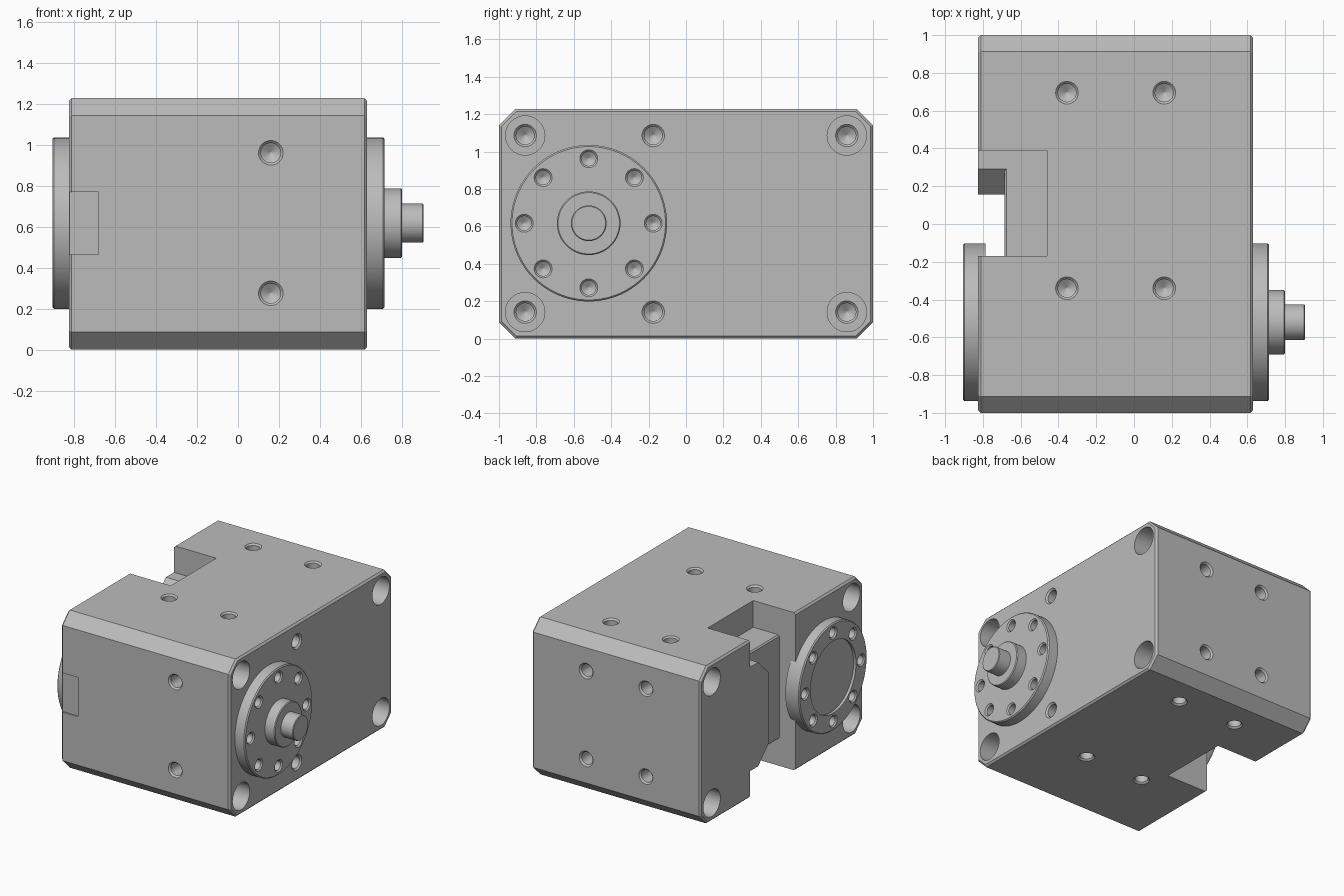
import bpy, bmesh, math
from mathutils import Vector

if "Cube" in bpy.data.objects:
    bpy.data.objects.remove(bpy.data.objects["Cube"], do_unlink=True)

grey = bpy.data.materials.new("plain_grey")
grey.use_nodes = True
COLOUR = (0.5, 0.5, 0.5, 1)
grey.diffuse_color = COLOUR
grey.node_tree.nodes["Principled BSDF"].inputs["Base Color"].default_value = COLOUR

AXIS_Y, AXIS_Z = -0.52, 0.617      # output shaft line
X0, X1, TOP = -0.825, 0.63, 1.228  # housing limits


def finish(bm, name):
    bmesh.ops.recalc_face_normals(bm, faces=bm.faces[:])
    mesh = bpy.data.meshes.new(name)
    bm.to_mesh(mesh)
    bm.free()
    mesh.materials.append(grey)
    ob = bpy.data.objects.new(name, mesh)
    bpy.context.collection.objects.link(ob)
    return ob


def add_box(bm, lo, hi):
    verts = bmesh.ops.create_cube(bm, size=1)["verts"]
    for v in verts:
        v.co = Vector([a + (c + 0.5) * (b - a) for a, b, c in zip(lo, hi, v.co)])


def add_lathe(bm, profile, origin, direction, sides=48):
    """Revolve (radius, distance) points; the ends are closed by caps."""
    d = Vector(direction).normalized()
    u = d.orthogonal().normalized()
    w = d.cross(u)
    rings = []
    for r, t in profile:
        c = Vector(origin) + d * t
        angles = [2 * math.pi * i / sides for i in range(sides)]
        rings.append([bm.verts.new(c + (u * math.cos(a) + w * math.sin(a)) * r)
                      for a in angles])
    for a, b in zip(rings, rings[1:]):
        for i in range(sides):
            j = (i + 1) % sides
            bm.faces.new((a[i], a[j], b[j], b[i]))
    bm.faces.new(rings[0])
    bm.faces.new(rings[-1])


def add_hole(bm, origin, inward, r=0.048, rim=0.06, depth=0.14):
    """Drilled hole with a countersunk rim and a drill-point bottom."""
    k = rim - r
    add_lathe(bm, [(rim + k, -k), (rim, 0), (r, k), (r, depth), (0.004, depth + r * 0.6)],
              origin, inward, 32)


def cut(ob, bm, name):
    cutter = finish(bm, name)
    cutter.hide_render = True
    mod = ob.modifiers.new("cut", "BOOLEAN")
    mod.operation, mod.solver, mod.object = "DIFFERENCE", "EXACT", cutter
    bpy.context.view_layer.objects.active = ob
    bpy.ops.object.modifier_apply(modifier=mod.name)
    bpy.data.objects.remove(cutter, do_unlink=True)


def smooth(ob):
    bpy.ops.object.select_all(action="DESELECT")
    ob.select_set(True)
    bpy.context.view_layer.objects.active = ob
    bpy.ops.object.shade_smooth_by_angle(angle=math.radians(30))


# Housing: long edges chamfered, then a fine chamfer round both ends
bm = bmesh.new()
add_box(bm, (X0, -1, 0), (X1, 1, TOP))
along = [e for e in bm.edges if abs(e.verts[0].co.x - e.verts[1].co.x) > 1]
bmesh.ops.bevel(bm, geom=along, offset=0.087, segments=1, affect="EDGES")
ends = [e for e in bm.edges if abs(e.verts[0].co.x - e.verts[1].co.x) < 0.01]
bmesh.ops.bevel(bm, geom=ends, offset=0.014, segments=1, affect="EDGES")
housing = finish(bm, "housing")

# Cable notch through the left end, and shallow panel on the front
bm = bmesh.new()
add_box(bm, (X0 - 0.2, -0.17, -0.2), (-0.46, 0.39, TOP + 0.2))
cut(housing, bm, "notch_cutter")
bm = bmesh.new()
add_box(bm, (X0 - 0.1, -1.1, 0.465), (-0.68, -0.99, 0.77))
cut(housing, bm, "panel_cutter")

# Mounting holes on every side of the housing
bm = bmesh.new()
columns, rows = (-0.355, 0.16), (0.275, 0.96)
for x in columns:
    for y in (-0.34, 0.695):
        add_hole(bm, (x, y, TOP), (0, 0, -1))
        add_hole(bm, (x, y, 0), (0, 0, 1))
    for z in rows:
        add_hole(bm, (x, 1, z), (0, -1, 0))
for z in rows:
    add_hole(bm, (0.16, -1, z), (0, 1, 0))
for z in (0.142, TOP - 0.142):
    add_hole(bm, (X1, -0.175, z), (-1, 0, 0))
    for y in (-0.86, 0.86):
        for x, way in ((X0, 1), (X1, -1)):
            add_lathe(bm, [(0.105, -0.05), (0.105, 0.2), (0.06, 0.2), (0.048, 0.212),
                           (0.048, 0.34), (0.004, 0.37)], (x, y, z), (way, 0, 0), 40)
cut(housing, bm, "hole_cutter")
smooth(housing)

# Connector block in the notch with a chamfered tab beside it
bm = bmesh.new()
add_box(bm, (-0.685, -0.18, 0.21), (-0.45, 0.4, 1.02))
edge = [e for e in bm.edges if all(v.co.x < -0.6 for v in e.verts)
        and abs(e.verts[0].co.y - e.verts[1].co.y) > 0.1]
bmesh.ops.bevel(bm, geom=edge, offset=0.01, segments=1, affect="EDGES")
finish(bm, "connector_block")
bm = bmesh.new()
add_box(bm, (X0, 0.155, 0.21), (-0.67, 0.4, 1.02))
edge = [e for e in bm.edges if all(v.co.y < 0.2 for v in e.verts)
        and abs(e.verts[0].co.x - e.verts[1].co.x) > 0.1]
bmesh.ops.bevel(bm, geom=edge, offset=0.135, segments=1, affect="EDGES")
finish(bm, "connector_tab")


# Flanges on both ends, each with a ring of eight holes
def flange(name, profile, x, way):
    bm = bmesh.new()
    add_lathe(bm, profile, (0, AXIS_Y, AXIS_Z), (way, 0, 0), 96)
    ob = finish(bm, name)
    bm = bmesh.new()
    for i in range(8):
        a = math.pi * i / 4
        add_hole(bm, (x, AXIS_Y + 0.345 * math.cos(a), AXIS_Z + 0.345 * math.sin(a)),
                 (-way, 0, 0), 0.038, 0.048, 0.06)
    cut(ob, bm, name + "_cutter")
    smooth(ob)


flange("output_flange", [(0.418, 0.6), (0.418, 0.707), (0.41, 0.715), (0.17, 0.715),
                         (0.17, 0.794), (0.164, 0.8), (0.095, 0.8), (0.095, 0.9),
                         (0.09, 0.905)], 0.715, 1)
flange("rear_flange", [(0.418, 0.785), (0.418, 0.897), (0.41, 0.905), (0.28, 0.905),
                       (0.28, 0.885)], -0.905, -1)
